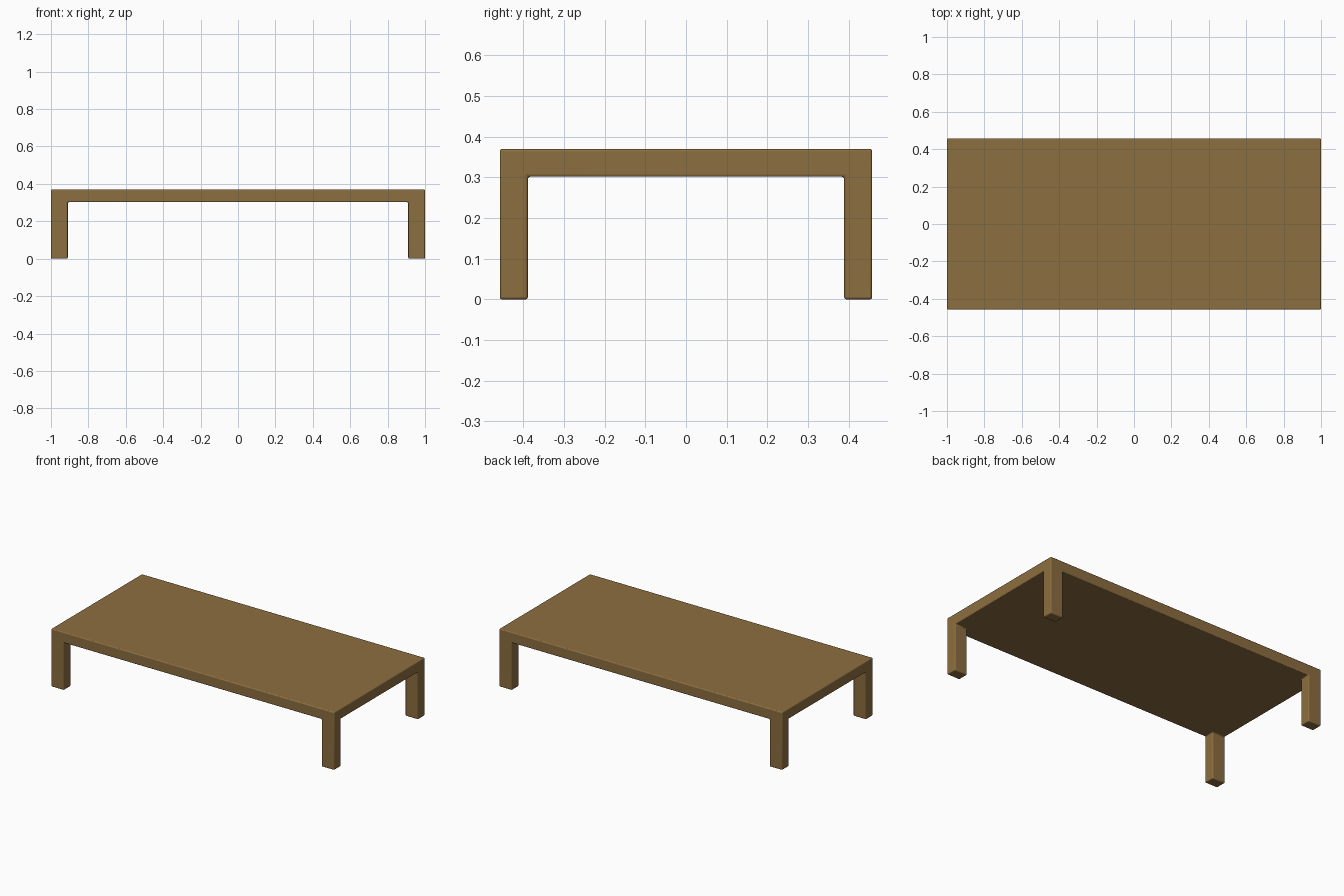
import bpy, bmesh

if "Cube" in bpy.data.objects:
    bpy.data.objects.remove(bpy.data.objects["Cube"])

wood = bpy.data.materials.new("warm brown wood")
wood.diffuse_color = (0.262, 0.156, 0.050, 1)
wood.use_nodes = True
wood.node_tree.nodes["Principled BSDF"].inputs["Base Color"].default_value = wood.diffuse_color

# Table: slab split into a 3x3 grid, legs extruded from the corner cells
xs = (-1.0, -0.91, 0.91, 1.0)
ys = (-0.458, -0.389, 0.389, 0.458)
under, top = 0.302, 0.37

bm = bmesh.new()
grid = [[bm.verts.new((x, y, under)) for y in ys] for x in xs]
cells = {}
for i in range(3):
    for j in range(3):
        cells[i, j] = bm.faces.new((grid[i][j], grid[i][j + 1],
                                    grid[i + 1][j + 1], grid[i + 1][j]))

# Slab thickness: upper copy plus side walls
solid = bmesh.ops.extrude_face_region(bm, geom=list(bm.faces), use_keep_orig=True)
for v in [g for g in solid["geom"] if isinstance(g, bmesh.types.BMVert)]:
    v.co.z = top

# Legs: corner cells of the underside pulled to the floor
corners = [f for f in bm.faces
           if abs(f.calc_center_median().z - under) < 1e-4
           and abs(f.calc_center_median().x) > 0.9
           and abs(f.calc_center_median().y) > 0.38]
for f in corners:
    leg = bmesh.ops.extrude_discrete_faces(bm, faces=[f])["faces"][0]
    for v in leg.verts:
        v.co.z = 0

bmesh.ops.remove_doubles(bm, verts=bm.verts, dist=1e-5)
bmesh.ops.recalc_face_normals(bm, faces=bm.faces)
bmesh.ops.dissolve_limit(bm, angle_limit=0.02, verts=bm.verts, edges=bm.edges)

mesh = bpy.data.meshes.new("table")
bm.to_mesh(mesh)
bm.free()
table = bpy.data.objects.new("table", mesh)
bpy.context.collection.objects.link(table)
mesh.materials.append(wood)

# Softly rounded edges
bevel = table.modifiers.new("rounded edges", "BEVEL")
bevel.width = 0.006
bevel.segments = 3
bevel.limit_method = "ANGLE"

bpy.context.view_layer.objects.active = table
table.select_set(True)
bpy.ops.object.shade_smooth_by_angle()
